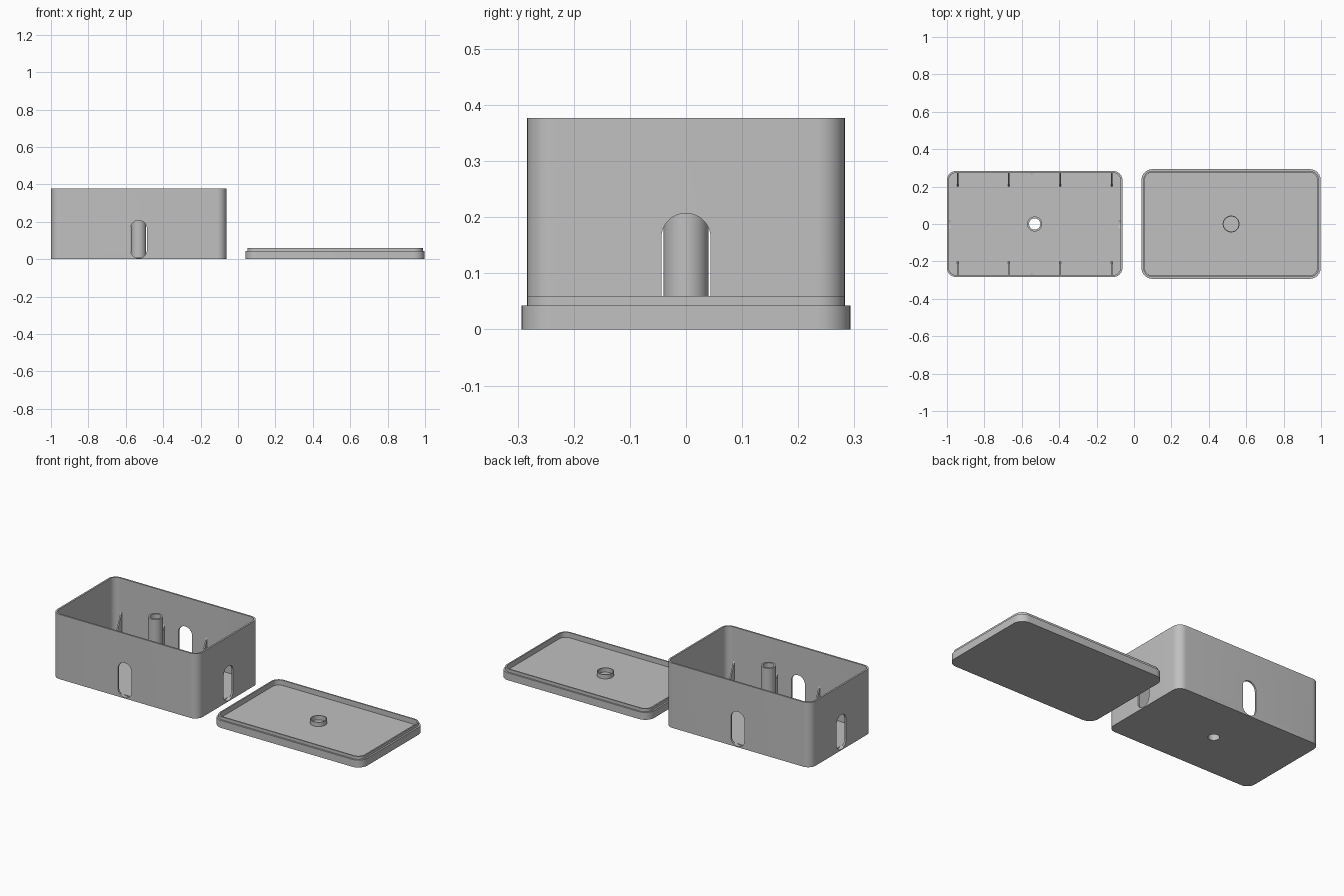
import bpy
import bmesh
from math import pi, cos, sin

cube = bpy.data.objects.get("Cube")
if cube:
    bpy.data.objects.remove(cube, do_unlink=True)

grey = bpy.data.materials.new("plain grey")
grey.use_nodes = True
grey.diffuse_color = (0.53, 0.53, 0.53, 1)
grey.node_tree.nodes["Principled BSDF"].inputs["Base Color"].default_value = grey.diffuse_color

HX, HY, H, R = 0.469, 0.283, 0.377, 0.048   # box half sizes, height, corner radius
WALL, FLOOR = 0.01, 0.01
BOX_X, LID_X = -0.531, 0.519


def finish(name, bm, location=(0, 0, 0), smooth=True):
    bmesh.ops.recalc_face_normals(bm, faces=bm.faces[:])
    mesh = bpy.data.meshes.new(name)
    bm.to_mesh(mesh)
    bm.free()
    mesh.materials.append(grey)
    obj = bpy.data.objects.new(name, mesh)
    obj.location = location
    bpy.context.collection.objects.link(obj)
    if smooth:
        bpy.ops.object.select_all(action="DESELECT")
        obj.select_set(True)
        bpy.context.view_layer.objects.active = obj
        bpy.ops.object.shade_smooth_by_angle(angle=pi / 6)
    return obj


def rounded_outline(hx, hy, r, steps=10):
    points = []
    for k, (sx, sy) in enumerate([(1, 1), (-1, 1), (-1, -1), (1, -1)]):
        for i in range(steps + 1):
            a = (k + i / steps) * pi / 2
            points.append((sx * (hx - r) + r * cos(a), sy * (hy - r) + r * sin(a)))
    return points


def tray(name, x, levels):
    """Skin rounded rectangles, each given as (inset, z), and cap both ends."""
    bm = bmesh.new()
    rings = [[bm.verts.new((px, py, z)) for px, py in
              rounded_outline(HX - inset, HY - inset, R - inset)] for inset, z in levels]
    for a, b in zip(rings, rings[1:]):
        for i in range(len(a)):
            j = (i + 1) % len(a)
            bm.faces.new((a[i], a[j], b[j], b[i]))
    bm.faces.new(rings[0])
    bm.faces.new(rings[-1])
    return finish(name, bm, (x, 0, 0))


def tube(name, x, outer, inner, z0, z1, sides=48):
    bm = bmesh.new()
    section = [(outer, z0), (outer, z1), (inner, z1), (inner, z0)]
    rings = [[bm.verts.new((r * cos(2 * pi * i / sides), r * sin(2 * pi * i / sides), z))
              for i in range(sides)] for r, z in section]
    for a, b in zip(rings, rings[1:] + rings[:1]):
        for i in range(sides):
            j = (i + 1) % sides
            bm.faces.new((a[i], a[j], b[j], b[i]))
    return finish(name, bm, (x, 0, 0))


def prism(bm, base, direction):
    face = bm.faces.new([bm.verts.new(p) for p in base])
    new = bmesh.ops.extrude_face_region(bm, geom=[face])["geom"]
    bmesh.ops.translate(bm, vec=direction,
                        verts=[v for v in new if isinstance(v, bmesh.types.BMVert)])


def cut(target, name, bm):
    cutter = finish(name, bm, (BOX_X, 0, 0), smooth=False)
    mod = target.modifiers.new(name, "BOOLEAN")
    mod.operation = "DIFFERENCE"
    mod.solver = "EXACT"
    mod.object = cutter
    bpy.ops.object.select_all(action="DESELECT")
    target.select_set(True)
    bpy.context.view_layer.objects.active = target
    bpy.ops.object.modifier_apply(modifier=mod.name)
    bpy.data.objects.remove(cutter, do_unlink=True)


# Open box with a slot in each wall and a hole in the floor
box = tray("box_body", BOX_X, [(0, 0), (0, H), (WALL, H), (WALL, FLOOR)])
slot = [(px, pz + 0.106) for px, pz in rounded_outline(0.0441, 0.101, 0.044)]
for side in (-1, 1):
    bm = bmesh.new()
    prism(bm, [(u, side * (HY - 0.02), z) for u, z in slot], (0, side * 0.05, 0))
    prism(bm, [(side * (HX - 0.02), u, z) for u, z in slot], (side * 0.05, 0, 0))
    cut(box, "slot_cutter", bm)
bm = bmesh.new()
bmesh.ops.create_cone(bm, cap_ends=True, segments=48, radius1=0.03, radius2=0.03, depth=0.1)
cut(box, "hole_cutter", bm)

# Hollow centre post
tube("centre_post", BOX_X, 0.04, 0.03, FLOOR / 2, 0.37)

# Triangular ribs along the long walls
bm = bmesh.new()
for side in (-1, 1):
    for i in range(4):
        x = (i - 1.5) * 0.275 - 0.004
        corners = [(HY - 0.005, 0.005), (HY - 0.005, 0.18), (HY - WALL, 0.18), (0.2, FLOOR), (0.2, 0.005)]
        prism(bm, [(x, side * y, z) for y, z in corners], (0.008, 0, 0))
finish("wall_ribs", bm, (BOX_X, 0, 0), smooth=False)

# Lid with a wider brim, a raised lip and a locating ring
tray("lid", LID_X, [(-0.01, 0), (-0.01, 0.043), (0, 0.043), (0, 0.06), (0.008, 0.06), (0.008, 0.03)])
tube("lid_ring", LID_X, 0.045, 0.04, 0.025, 0.055)
